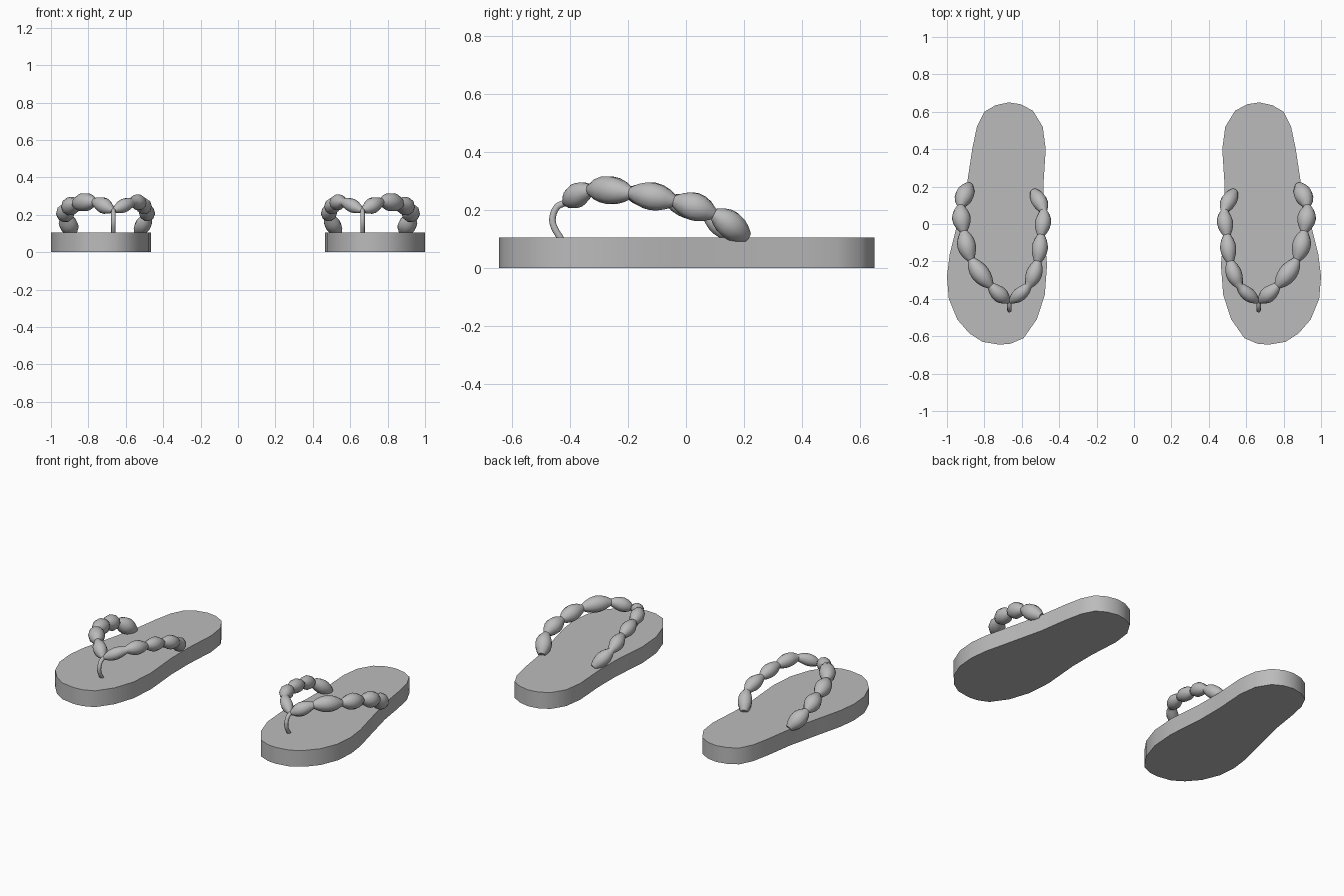
import bpy, bmesh, math
from mathutils import Vector

cube = bpy.data.objects.get("Cube")
if cube:
    bpy.data.objects.remove(cube, do_unlink=True)

grey = bpy.data.materials.new("plain grey")
grey.use_nodes = True
GREY = (0.5, 0.5, 0.5, 1)
grey.diffuse_color = GREY
grey.node_tree.nodes["Principled BSDF"].inputs["Base Color"].default_value = GREY

SOLE_HEIGHT = 0.105
# Sole outline, from the heel round the outer edge to the toe and back
OUTLINE = [(.67, .65), (.74, .635), (.80, .60), (.84, .52), (.865, .40), (.892, .22),
           (.955, -.04), (.985, -.16), (1, -.28), (.99, -.40), (.945, -.51), (.88, -.585),
           (.81, -.63), (.72, -.645), (.66, -.64), (.59, -.61), (.52, -.51), (.477, -.38),
           (.465, -.22), (.485, .02), (.485, .2), (.472, .4), (.488, .52), (.54, .605),
           (.605, .64)]
# Bead joints from the toe to the side of the sole
OUTER = [(.666, -.42, .222), (.767, -.33, .268), (.87, -.19, .258), (.91, -.04, .23),
         (.925, .095, .185), (.88, .21, .105)]
INNER = [(.666, -.42, .222), (.565, -.33, .268), (.515, -.2, .258), (.497, -.06, .23),
         (.485, .07, .185), (.537, .175, .105)]
POST = [(.666, -.425, .09), (.666, -.455, .14), (.666, -.46, .175), (.666, -.445, .21),
        (.666, -.415, .225)]


def smooth(obj):
    bpy.ops.object.select_all(action='DESELECT')
    obj.select_set(True)
    bpy.context.view_layer.objects.active = obj
    bpy.ops.object.shade_smooth_by_angle(angle=math.radians(40))


def make_sole(name, side):
    bm = bmesh.new()
    face = bm.faces.new([bm.verts.new((x * side, y, 0)) for x, y in OUTLINE])
    top = bmesh.ops.extrude_face_region(bm, geom=[face])["geom"]
    bmesh.ops.translate(bm, vec=(0, 0, SOLE_HEIGHT),
                        verts=[v for v in top if isinstance(v, bmesh.types.BMVert)])
    bmesh.ops.recalc_face_normals(bm, faces=bm.faces)
    mesh = bpy.data.meshes.new(name)
    bm.to_mesh(mesh)
    bm.free()
    mesh.materials.append(grey)
    obj = bpy.data.objects.new(name, mesh)
    bpy.context.collection.objects.link(obj)
    smooth(obj)


def path(joints, steps):
    """Smooth path through the joints, with the position inside each segment."""
    pts = [Vector(j) for j in joints]
    pts = [2 * pts[0] - pts[1]] + pts + [2 * pts[-1] - pts[-2]]
    for i in range(1, len(pts) - 2):
        a, b, c, d = pts[i - 1:i + 3]
        last = i == len(pts) - 3
        for k in range(steps + last):
            t = k / steps
            yield i - 1, t, 0.5 * (2 * b + (c - a) * t + (2 * a - 5 * b + 4 * c - d) * t ** 2
                                   + (3 * b - a - 3 * c + d) * t ** 3)


def make_tube(name, joints, side, radius, steps):
    """Round tube whose radius follows radius(segment, t)."""
    samples = list(path(joints, steps))
    curve = bpy.data.curves.new(name, 'CURVE')
    curve.dimensions = '3D'
    curve.bevel_depth = 1
    curve.bevel_resolution = 3
    curve.use_fill_caps = True
    spline = curve.splines.new('POLY')
    spline.points.add(len(samples) - 1)
    for point, (i, t, p) in zip(spline.points, samples):
        point.co = (p.x * side, p.y, p.z, 1)
        point.radius = radius(i, t)
    curve.materials.append(grey)
    obj = bpy.data.objects.new(name, curve)
    bpy.context.collection.objects.link(obj)
    bpy.ops.object.select_all(action='DESELECT')
    obj.select_set(True)
    bpy.context.view_layer.objects.active = obj
    bpy.ops.object.convert(target='MESH')
    smooth(bpy.context.view_layer.objects.active)


def bead(width):
    """Spindle profile: narrow at the joints, full in the middle, pointed at the toe."""
    def radius(i, t):
        narrow = 0.008 if i == 0 and t < 0.5 else 0.021
        full = width * (0.85 if i == 0 else 1)
        return narrow + (full - narrow) * math.sin(math.pi * t) ** 0.9 if 0 < t < 1 else narrow
    return radius


for label, side in (("left", 1), ("right", -1)):
    make_sole(label + "_sole", side)
    make_tube(label + "_outer_strap", OUTER, side, bead(0.05), 6)
    make_tube(label + "_inner_strap", INNER, side, bead(0.043), 6)
    make_tube(label + "_toe_post", POST, side, lambda i, t: 0.012, 3)
